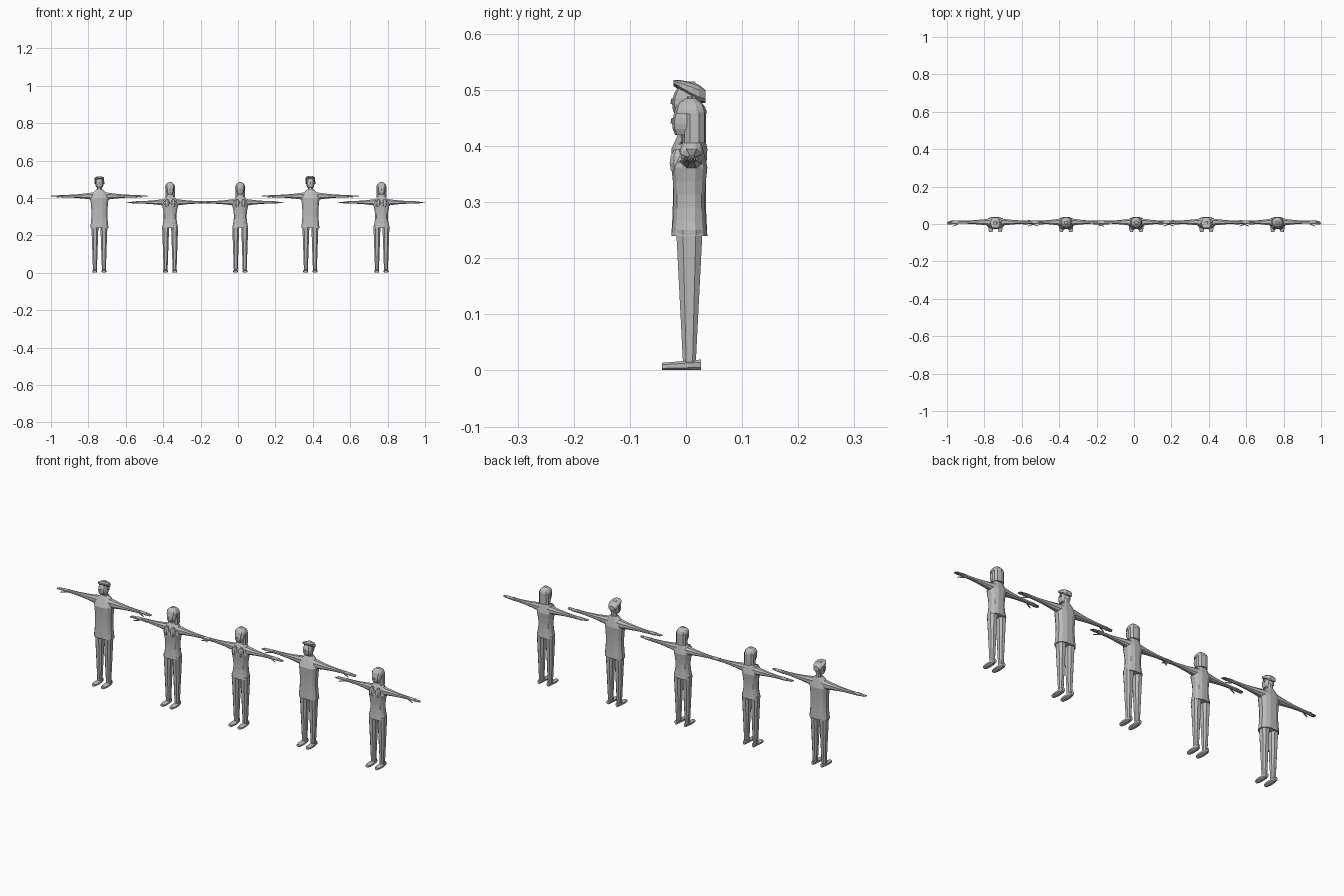
import bpy
import bmesh
from math import cos, sin, pi, sqrt, copysign

cube = bpy.data.objects.get("Cube")
if cube:
    bpy.data.objects.remove(cube, do_unlink=True)

grey = bpy.data.materials.new("plain_grey")
grey.use_nodes = True
grey.diffuse_color = (0.5, 0.5, 0.5, 1)
shader = grey.node_tree.nodes["Principled BSDF"]
shader.inputs["Base Color"].default_value = grey.diffuse_color


def mix(start, end, t):
    return start + (end - start) * t


def dome(t):
    """Round outline that is full in the middle and narrow at both ends."""
    return sqrt(max(0.1, 1 - (2 * t - 1) ** 2))


def boxy(value):
    return copysign(abs(value) ** 0.8, value)


def sweep(bm, axis, start, end, shape, steps=4, sides=8, side=1):
    """Skin ellipses along an axis; shape(t) gives centre a, b and radius a, b."""
    previous = None
    for step in range(steps + 1):
        t = step / steps
        along = mix(start, end, t)
        centre_a, centre_b, radius_a, radius_b = shape(t)
        ring = []
        for i in range(sides):
            angle = 2 * pi * (i + 0.5) / sides
            a = centre_a + radius_a * boxy(cos(angle))
            b = centre_b + radius_b * boxy(sin(angle))
            x, y, z = {"x": (along, a, b), "y": (a, along, b), "z": (a, b, along)}[axis]
            ring.append(bm.verts.new((x * side, y, z)))
        if previous:
            for i in range(sides):
                j = (i + 1) % sides
                bm.faces.new((previous[i], previous[j], ring[j], ring[i]))
        else:
            bm.faces.new(ring)
        previous = ring
    bm.faces.new(previous)


def finish(bm, name, x):
    bmesh.ops.recalc_face_normals(bm, faces=bm.faces[:])
    mesh = bpy.data.meshes.new(name)
    bm.to_mesh(mesh)
    bm.free()
    mesh.materials.append(grey)
    figure_part = bpy.data.objects.new(name, mesh)
    figure_part.location.x = x
    bpy.context.collection.objects.link(figure_part)


def part(name, x, axis, start, end, shape, **options):
    bm = bmesh.new()
    sweep(bm, axis, start, end, shape, **options)
    finish(bm, name, x)


def arm(name, x, side, height, reach, thick):
    bm = bmesh.new()
    wrist = reach - 0.06
    knuckle = reach - 0.03

    # sleeve, swelling towards the shoulder
    def sleeve(t):
        swell = (1 - t) ** 2
        return 0.01, height, mix(0.008, 0.022, swell), mix(0.007, thick, swell)

    sweep(bm, "x", 0.02, wrist, sleeve, steps=5, side=side)

    # flat palm
    def palm(t):
        return 0.01, height, 0.011 * dome(mix(0.2, 0.5, t)), mix(0.007, 0.004, t)

    sweep(bm, "x", wrist, knuckle, palm, steps=2, side=side)

    # four fingers, the middle ones longest, and a thumb leaning forward
    for finger in range(4):
        across = finger * 0.005
        tip = reach - 0.003 * abs(finger - 1)

        def digit(t):
            radius = mix(0.003, 0.002, t)
            return across, height, radius, radius

        sweep(bm, "x", knuckle, tip, digit, steps=1, sides=6, side=side)

    def thumb(t):
        radius = mix(0.004, 0.002, t)
        return mix(0, -0.012, t), height - 0.006 * t, radius, radius

    sweep(bm, "x", wrist, knuckle, thumb, steps=2, sides=6, side=side)
    finish(bm, name, x)


def leg(name, x, side):
    def trouser(t):
        return 0.024, 0.006, mix(0.011, 0.02, t), mix(0.012, 0.025, t)

    def shoe(t):
        width = mix(0.012, 0.016, t) * sqrt(dome(t))
        thickness = mix(0.01, 0.007, t)
        return 0.025, thickness, width, thickness

    part(name + "_leg", x, "z", 0.01, 0.25, trouser, side=side)
    part(name + "_shoe", x, "y", 0.027, -0.043, shoe, side=side)


def torso(name, x, shoulder, width, pinch):
    hem = 0.24

    # shirt, flared at the hem and drawn in at the waist
    def shirt(t):
        waist = pinch * sin(pi * t)
        return 0, 0.006, width - waist, 0.033 - waist / 2

    # slope from the shoulders to the collar
    def slope(t):
        return 0, mix(0.006, 0.012, t), mix(width, 0.018, t * t), mix(0.033, 0.015, t)

    chest = shoulder - 0.05
    part(name + "_shirt", x, "z", hem, chest, shirt, steps=5, sides=12)
    part(name + "_shoulders", x, "z", chest, shoulder, slope, sides=12)


def head(name, x, chin):
    def neck(t):
        return 0, 0.012, 0.014, 0.014

    # face, narrowing and coming forward at the chin
    def face(t):
        full = dome(mix(0.15, 1, t))
        return 0, mix(0, 0.006, t), 0.023 * full, 0.027 * full

    def nose(t):
        return 0, -0.023, mix(0.004, 0.002, t), mix(0.005, 0.003, t)

    part(name + "_neck", x, "z", chin - 0.03, chin + 0.02, neck, steps=1)
    part(name + "_head", x, "z", chin, chin + 0.06, face, steps=6, sides=10)
    part(name + "_nose", x, "z", chin + 0.02, chin + 0.03, nose, steps=1, sides=6)


def man(name, x, sweep_up):
    torso(name, x, 0.445, 0.05, 0.006)
    head(name, x, 0.455)

    # short hair, deep at the back and thin over the forehead
    def hair(t):
        depth = mix(0.02, 0.007, t)
        return 0, mix(0.488, 0.511, t) + sweep_up * t, 0.027 * sqrt(dome(t)), depth * sqrt(dome(t))

    part(name + "_hair", x, "y", 0.035, -0.022, hair, steps=5, sides=10)

    def ear(t):
        return 0.024, 0.007, 0.003, mix(0.003, 0.005, t)

    for side, label in ((1, "left"), (-1, "right")):
        part(f"{name}_{label}_ear", x, "z", 0.475, 0.488, ear, steps=1, side=side)
        arm(f"{name}_{label}_arm", x, side, 0.41, 0.259, 0.024)
        leg(f"{name}_{label}", x, side)


def woman(name, x):
    torso(name, x, 0.412, 0.044, 0.009)
    head(name, x, 0.42)

    # long hair behind the face, with a cap over the forehead
    def long_hair(t):
        return 0, 0.015, 0.027, 0.021

    def hair_cap(t):
        full = dome(mix(0.5, 1, t))
        return 0, 0.008, 0.028 * full, 0.029 * full

    part(name + "_long_hair", x, "z", 0.405, 0.46, long_hair, steps=2, sides=10)
    part(name + "_hair_cap", x, "z", 0.457, 0.485, hair_cap, sides=10)

    def bust(t):
        return 0.017, -0.015, 0.015 * dome(t), 0.015 * dome(t)

    for side, label in ((1, "left"), (-1, "right")):
        part(f"{name}_{label}_bust", x, "z", 0.345, 0.395, bust, side=side)
        arm(f"{name}_{label}_arm", x, side, 0.377, 0.233, 0.021)
        leg(f"{name}_{label}", x, side)


# row of five figures
man("man_one", -0.741, 0)
woman("woman_one", -0.363)
woman("woman_two", 0.012)
man("man_two", 0.387, 0.003)
woman("woman_three", 0.767)
